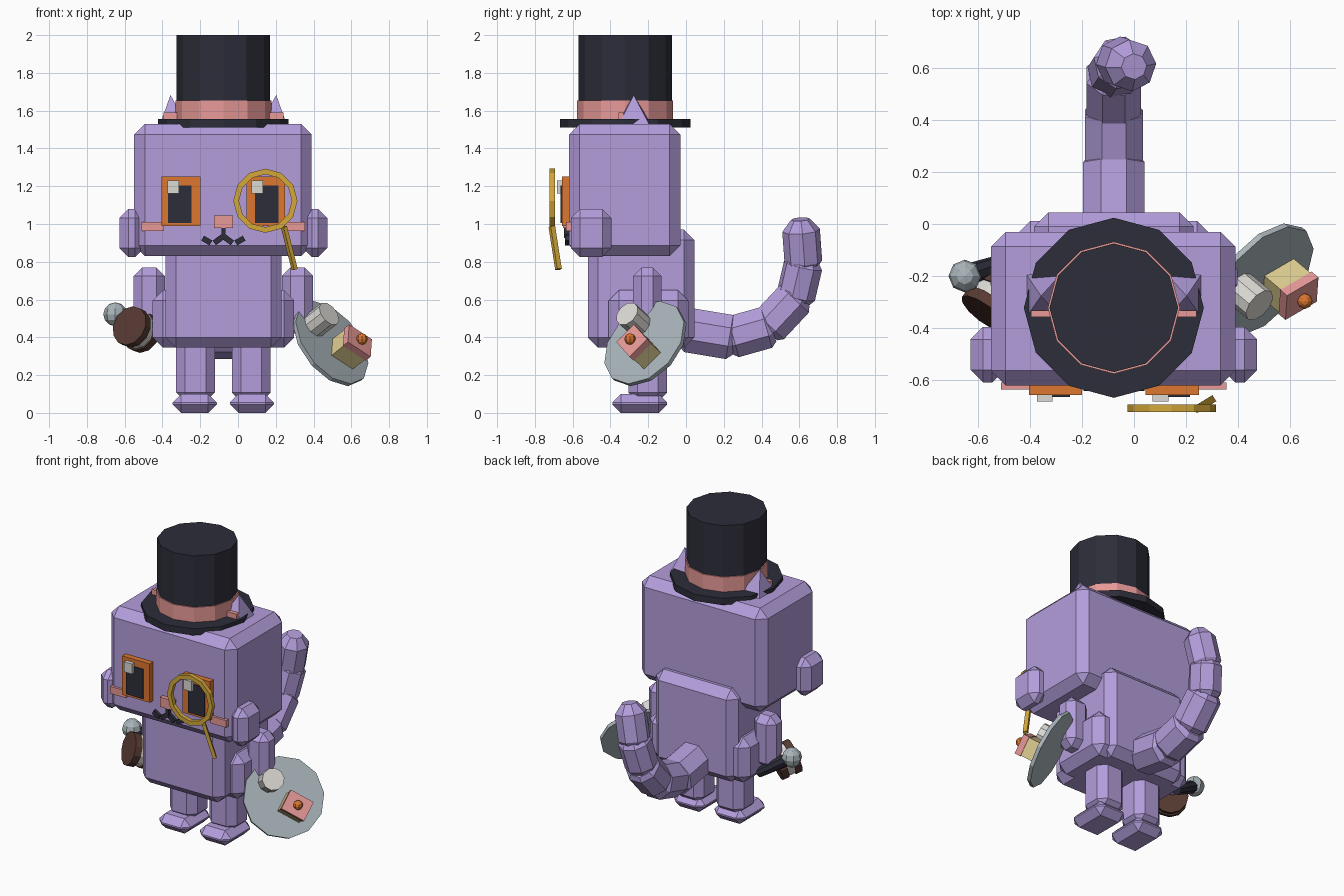
import bpy, bmesh, math
from mathutils import Vector, Matrix

if "Cube" in bpy.data.objects:
    bpy.data.objects.remove(bpy.data.objects["Cube"])

CX = -0.0775  # symmetry plane of the figure


def mat(name, hexcol):
    m = bpy.data.materials.new(name)
    lin = []
    for i in (0, 2, 4):
        c = int(hexcol[i:i + 2], 16) / 255
        lin.append(c / 12.92 if c <= 0.04045 else ((c + 0.055) / 1.055) ** 2.4)
    m.diffuse_color = (*lin, 1)
    m.use_nodes = True
    m.node_tree.nodes["Principled BSDF"].inputs["Base Color"].default_value = m.diffuse_color
    return m


LAV = mat("lavender", "b39ddb")
DARK = mat("dark_navy", "2d2d3a")
PINK = mat("pink", "e89a98")
ORANGE = mat("orange", "dd7730")
GOLD = mat("gold", "d4a83a")
GRAY = mat("steel_gray", "a9b4ba")
WHITE = mat("off_white", "dcdad4")
BROWN = mat("brown", "573a32")
CREAM = mat("cream", "e0cf92")


def finish(bm, name, m):
    bmesh.ops.recalc_face_normals(bm, faces=bm.faces[:])
    me = bpy.data.meshes.new(name)
    bm.to_mesh(me)
    bm.free()
    me.materials.append(m)
    ob = bpy.data.objects.new(name, me)
    bpy.context.collection.objects.link(ob)
    return ob


def box(name, x, y, z, m, bev=0.0, matrix=None):
    """Chamfered box from (min, max) ranges."""
    bm = bmesh.new()
    bmesh.ops.create_cube(bm, size=1)
    for v in bm.verts:
        v.co = Vector([(r[0] + r[1]) / 2 + c * (r[1] - r[0]) for r, c in zip((x, y, z), v.co)])
    if bev:
        bmesh.ops.bevel(bm, geom=bm.edges[:], offset=bev, offset_type='OFFSET',
                        segments=1, profile=0.5, affect='EDGES')
    if matrix:
        bm.transform(matrix)
    return finish(bm, name, m)


def pair(name, x, y, z, m, bev=0.0):
    """Box on both sides of the symmetry plane; x is relative to it."""
    box("left_" + name, (CX - x[1], CX - x[0]), y, z, m, bev)
    box("right_" + name, (CX + x[0], CX + x[1]), y, z, m, bev)


def aim(p, q):
    """Matrix at p whose z axis points to q."""
    p, q = Vector(p), Vector(q)
    return Matrix.Translation(p) @ (q - p).to_track_quat('Z', 'Y').to_matrix().to_4x4()


def lathe(name, profile, n, m, matrix, turn=0.0, close=False):
    """Rings of (radius, height) skinned around local z."""
    bm = bmesh.new()
    rings = [[bm.verts.new((r * math.cos(turn + 2 * math.pi * i / n),
                            r * math.sin(turn + 2 * math.pi * i / n), h)) for i in range(n)]
             for r, h in profile]
    pairs = list(zip(rings, rings[1:]))
    if close:
        pairs.append((rings[-1], rings[0]))
    for a, b in pairs:
        for i in range(n):
            bm.faces.new((a[i], a[(i + 1) % n], b[(i + 1) % n], b[i]))
    if not close:
        bm.faces.new(rings[0])
        bm.faces.new(rings[-1])
    bm.transform(matrix)
    return finish(bm, name, m)


def rod(name, p, q, r, n, m, r2=None):
    length = (Vector(q) - Vector(p)).length
    return lathe(name, [(r, 0), (r2 or r, length)], n, m, aim(p, q))


def bar(name, p, q, w, t, m):
    """Flat bar from p to q, w wide, t deep."""
    length = (Vector(q) - Vector(p)).length
    return box(name, (-w / 2, w / 2), (-t / 2, t / 2), (0, length), m, 0, aim(p, q))


def ball(name, c, r, m, u=8, v=6):
    bm = bmesh.new()
    bmesh.ops.create_uvsphere(bm, u_segments=u, v_segments=v, radius=r)
    bm.transform(Matrix.Translation(c))
    return finish(bm, name, m)


# Head, body and limbs
box("head", (-0.55, 0.39), (-0.62, -0.03), (0.83, 1.53), LAV, 0.057)
pair("cheek_tuft", (0.42, 0.55), (-0.61, -0.395), (0.825, 1.08), LAV, 0.048)
box("body", (CX - 0.307, CX + 0.307), (-0.52, 0.045), (0.345, 0.97), LAV, 0.055)
box("hips", (CX - 0.375, CX + 0.375), (-0.41, 0.012), (0.345, 0.65), LAV, 0.055)
pair("arm", (0.31, 0.475), (-0.28, -0.13), (0.42, 0.77), LAV, 0.045)
pair("leg", (0.045, 0.25), (-0.305, -0.10), (0.06, 0.42), LAV, 0.048)
pair("foot", (0.035, 0.268), (-0.39, -0.10), (0.0, 0.10), LAV, 0.045)

# Tail: chain of chamfered eight-sided segments
path = [(CX, 0.0, 0.44), (CX, 0.24, 0.40), (CX, 0.435, 0.455),
        (CX, 0.58, 0.61), (-0.05, 0.622, 0.79), (0.0, 0.605, 1.025)]
radii = [0.128, 0.121, 0.114, 0.105, 0.1]
for i, r in enumerate(radii):
    p, q = Vector(path[i]), Vector(path[i + 1])
    d = (q - p).normalized()
    last = i == len(radii) - 1
    p = p - d * 0.02
    q = q if last else q + d * 0.02
    length = (q - p).length
    tip = 0.06 if last else 0.03
    lathe(f"tail_segment_{i + 1}",
          [(r * 0.78, 0), (r, 0.03), (r, length - tip), (r * (0.5 if last else 0.78), length)],
          8, LAV, aim(p, q), math.pi / 8)

# Top hat
hat = Matrix.Translation((CX, -0.322, 0))
lathe("hat_brim", [(0.346, 1.51), (0.346, 1.555)], 12, DARK, hat)
lathe("hat_crown", [(0.247, 1.53), (0.247, 2.0)], 12, DARK, hat)
lathe("hat_band", [(0.254, 1.55), (0.254, 1.655)], 12, PINK, hat)

# Ears poking out beside the hat
for side, s in (("left", -1), ("right", 1)):
    bm = bmesh.new()
    base = [bm.verts.new((CX + s * x, y, 1.5)) for x, y in
            ((0.18, -0.383), (0.345, -0.37), (0.345, -0.18), (0.18, -0.167))]
    apex = bm.verts.new((CX + s * 0.28, -0.277, 1.683))
    bm.faces.new(base)
    for i in range(4):
        bm.faces.new((base[i], base[(i + 1) % 4], apex))
    finish(bm, side + "_ear", LAV)
pair("inner_ear", (0.23, 0.318), (-0.357, -0.332), (1.53, 1.59), PINK)

# Face
pair("eye", (0.122, 0.327), (-0.657, -0.61), (0.99, 1.252), ORANGE)
pair("pupil", (0.168, 0.293), (-0.664, -0.65), (1.005, 1.205), DARK)
for side, x in (("left", -0.373), ("right", 0.072)):
    box(side + "_eye_glint", (x, x + 0.06), (-0.682, -0.655), (1.162, 1.23), WHITE)
box("nose", (CX - 0.05, CX + 0.05), (-0.65, -0.61), (0.98, 1.045), PINK)
pair("blush", (0.315, 0.433), (-0.636, -0.61), (0.962, 1.01), PINK)
bar("mouth_stem", (CX, -0.63, 0.985), (CX, -0.63, 0.925), 0.022, 0.03, DARK)
for side, s in (("left", -1), ("right", 1)):
    bar(side + "_mouth_inner", (CX, -0.63, 0.935), (CX + s * 0.048, -0.63, 0.9), 0.022, 0.03, DARK)
    bar(side + "_mouth_outer", (CX + s * 0.066, -0.63, 0.9), (CX + s * 0.11, -0.63, 0.925), 0.022, 0.03, DARK)

# Monocle
lathe("monocle_ring", [(0.17, -0.014), (0.17, 0.014), (0.14, 0.014), (0.14, -0.014)], 12, GOLD,
      Matrix.Translation((0.145, -0.708, 1.123)) @ Matrix.Rotation(math.pi / 2, 4, 'X'), close=True)
bar("monocle_handle", (0.243, -0.71, 0.985), (0.3, -0.675, 0.76), 0.028, 0.022, GOLD)

# Tilted plate with cup and cake slice
n = Vector((0.656, -0.555, 0.51)).normalized()
u = Vector((0.05, 0.707, 0.707))
u = (u - n * u.dot(n)).normalized()
w = n.cross(u)
c = Vector((0.49, -0.215, 0.367))
rod("plate", c - n * 0.012, c + n * 0.012, 0.255, 12, GRAY)
cup = Vector((0.45, -0.285, 0.50))
cup -= n * (cup - c).dot(n)
rod("cup", cup, cup + n * 0.13, 0.07, 10, WHITE)
cake = Vector((0.655, -0.295, 0.39))
cake -= n * (cake - c).dot(n)
frame = Matrix.Translation(cake) @ Matrix((u, w, n)).transposed().to_4x4()
box("cake", (-0.062, 0.062), (-0.075, 0.075), (0.0, 0.11), CREAM, 0, frame)
box("cake_icing", (-0.066, 0.066), (-0.08, 0.08), (0.11, 0.15), PINK, 0, frame)
ball("cake_cherry", cake + n * 0.167, 0.03, ORANGE)

# Layered biscuit in the other hand
d = Vector((-0.57, -0.76, 0.31)).normalized()
b = Vector((-0.575, -0.345, 0.462))
for name, a0, a1, r, m in (("biscuit_front", 0, 0.045, 0.108, BROWN),
                           ("biscuit_filling", 0.045, 0.09, 0.1, WHITE),
                           ("biscuit_back", 0.09, 0.135, 0.108, BROWN)):
    rod(name, b - d * a1, b - d * a0, r, 12, m)

# Microphone
rod("microphone_handle", (-0.64, -0.195, 0.515), (-0.45, -0.13, 0.39), 0.042, 8, DARK, 0.03)
ball("microphone_head", (-0.65, -0.2, 0.522), 0.063, GRAY)
